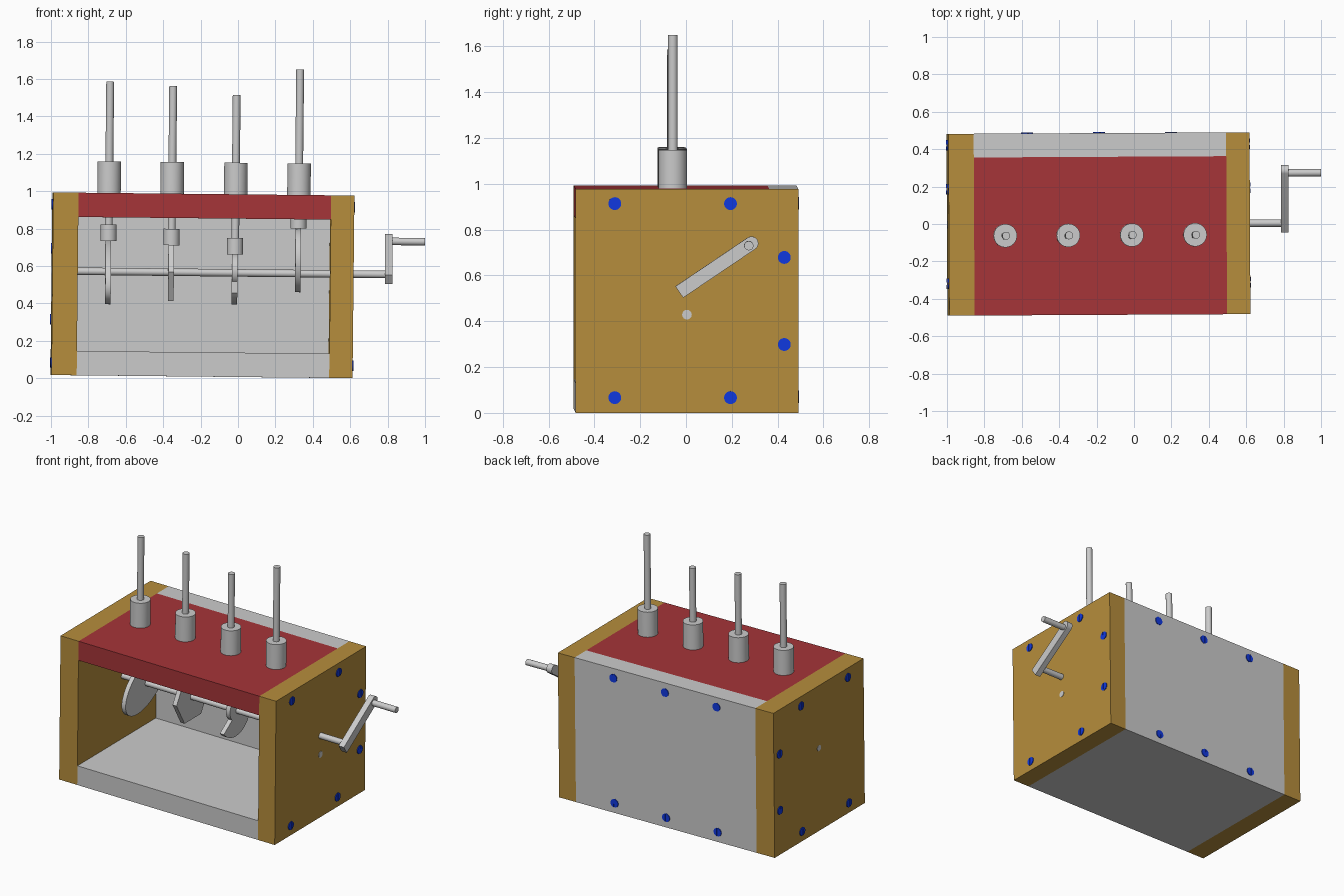
import bpy, bmesh
from math import sin, cos, pi, radians
from mathutils import Matrix

if "Cube" in bpy.data.objects:
    bpy.data.objects.remove(bpy.data.objects["Cube"])

# The whole machine sits very slightly askew
PIVOT = Matrix.Translation((-0.19, 0, 0.495))
TILT = PIVOT @ Matrix.Rotation(radians(0.3), 4, 'Z') @ Matrix.Rotation(radians(0.6), 4, 'Y') @ PIVOT.inverted()


def material(name, color):
    m = bpy.data.materials.new(name)
    m.diffuse_color = color
    m.use_nodes = True
    m.node_tree.nodes["Principled BSDF"].inputs["Base Color"].default_value = m.diffuse_color
    return m


WOOD = material("ochre", (0.47, 0.27, 0.045, 1))
RED = material("red", (0.38, 0.035, 0.04, 1))
BLUE = material("blue", (0.005, 0.04, 0.75, 1))


def prism(name, outlines, a, b, axis, mat=None, smooth=True):
    """Extrude closed 2D outlines from a to b along an axis."""
    to3d = {'x': lambda u, v, w: (w, u, v),
            'y': lambda u, v, w: (u, w, v),
            'z': lambda u, v, w: (u, v, w)}[axis]
    bm = bmesh.new()
    for pts in outlines:
        lo = [bm.verts.new(to3d(u, v, a)) for u, v in pts]
        hi = [bm.verts.new(to3d(u, v, b)) for u, v in pts]
        n = len(pts)
        bm.faces.new(lo[::-1])
        bm.faces.new(hi)
        for i in range(n):
            j = (i + 1) % n
            bm.faces.new((lo[i], lo[j], hi[j], hi[i]))
    bmesh.ops.recalc_face_normals(bm, faces=bm.faces)
    bm.transform(TILT)
    me = bpy.data.meshes.new(name)
    bm.to_mesh(me)
    bm.free()
    ob = bpy.data.objects.new(name, me)
    bpy.context.collection.objects.link(ob)
    if mat:
        me.materials.append(mat)
    if smooth:
        bpy.ops.object.select_all(action='DESELECT')
        ob.select_set(True)
        bpy.context.view_layer.objects.active = ob
        bpy.ops.object.shade_smooth_by_angle(angle=radians(30))
    return ob


def arc(cu, cv, r, start, end, n):
    return [(cu + r * cos(start + (end - start) * i / n),
             cv + r * sin(start + (end - start) * i / n)) for i in range(n + 1)]


def circle(cu, cv, r, n=32):
    return arc(cu, cv, r, 0, 2 * pi, n)[:-1]


def box(name, x, y, z, mat=None):
    pts = [(x[0], y[0]), (x[1], y[0]), (x[1], y[1]), (x[0], y[1])]
    return prism(name, [pts], z[0], z[1], 'z', mat, smooth=False)


# Case
L, R, T = -0.995, 0.615, 0.135
Z0, Z1, Y = 0.0085, 0.985, 0.486
inner = (L + T, R - T + 0.01)
box("left_side", (L, L + T), (-Y, Y), (Z0, Z1), WOOD)
box("right_side", (inner[1], R), (-Y, Y), (Z0, Z1), WOOD)
box("back_panel", inner, (Y - 0.127, Y), (Z0, Z1))
box("base_panel", inner, (-Y, Y - 0.127), (Z0, Z0 + 0.13))
box("top_panel", inner, (-Y, Y - 0.127), (Z1 - 0.13, Z1), RED)


# Slotted screws: a disc with two raised segments beside the slot
def screw(name, u, v, face, out, axis):
    r, gap = 0.028, 0.2
    prism(name, [circle(u, v, r, 24)], face - out * 0.01, face + out * 0.002, axis, BLUE)
    halves = [arc(u, v, r, s + gap - pi / 2, s + pi / 2 - gap, 10) for s in (0, pi)]
    prism(name + "_head", halves, face, face + out * 0.005, axis, BLUE)


side_spots = [(-0.315, 0.922), (0.19, 0.922), (0.425, 0.687),
              (0.425, 0.307), (-0.315, 0.075), (0.19, 0.075)]
for side, face, out in (("left", L, -1), ("right", R, 1)):
    for i, (y, z) in enumerate(side_spots):
        screw(f"{side}_screw_{i}", y, z, face, out, 'x')
for i, x in enumerate((-0.57, -0.185, 0.2)):
    for row, z in (("low", 0.075), ("high", 0.92)):
        screw(f"back_screw_{row}_{i}", x, z, Y, 1, 'y')

# Camshaft, plug in the right side, crank arm and handle
SZ = 0.565
prism("camshaft", [circle(0, SZ, 0.02)], L - 0.002, 0.80, 'x')
prism("side_plug", [circle(0, 0.437, 0.021)], R - 0.02, R + 0.003, 'x')
ang = math_angle = radians(34)
hy, hz = 0.268, 0.742
arm = [(0.03 * cos(t), 0.03 * sin(t)) for t in [-pi / 2 + pi * i / 16 for i in range(17)]]
arm = [(u + 0.015, v) for u, v in arm] + [(-0.365, 0.03), (-0.365, -0.03)]
arm = [(hy + u * cos(ang) - v * sin(ang), hz + u * sin(ang) + v * cos(ang)) for u, v in arm]
prism("crank_arm", [arm], 0.785, 0.825, 'x')
prism("crank_handle", [circle(hy, hz, 0.02)], 0.80, 0.998, 'x')

# Cam outlines in the y-z plane: ellipse, hexagon, snail, eccentric disc
e = radians(28.7)
ellipse = [(0.25 * u * cos(e) - 0.145 * v * sin(e),
            SZ + 0.25 * u * sin(e) + 0.145 * v * cos(e)) for u, v in circle(0, 0, 1, 64)]
hexagon = circle(0.01, SZ, 0.178, 6)
snail = []
for i in range(49):
    t, r = radians(215 + 360 * i / 48), 0.18 - 0.11 * i / 48
    snail.append((r * cos(t), SZ - 0.005 + r * sin(t)))
disc = circle(-0.03, 0.635, 0.17, 64)

# Four lifters: cam, follower, rod and guide bush (follower base, rod top)
GY = -0.06
lifters = [("ellipse", ellipse, -0.695, 0.728, 1.58),
           ("hexagon", hexagon, -0.358, 0.709, 1.56),
           ("snail", snail, -0.018, 0.663, 1.517),
           ("disc", disc, 0.32, 0.805, 1.655)]
for name, outline, x, base, top in lifters:
    prism(name + "_cam", [outline], x - 0.016, x + 0.014, 'x')
    prism(name + "_follower", [circle(x, GY, 0.043)], base, base + 0.088, 'z')
    prism(name + "_rod", [circle(x, GY, 0.021)], base + 0.08, top, 'z')
    prism(name + "_guide", [circle(x, GY, 0.0625)], Z1 - 0.01, 1.154, 'z')
